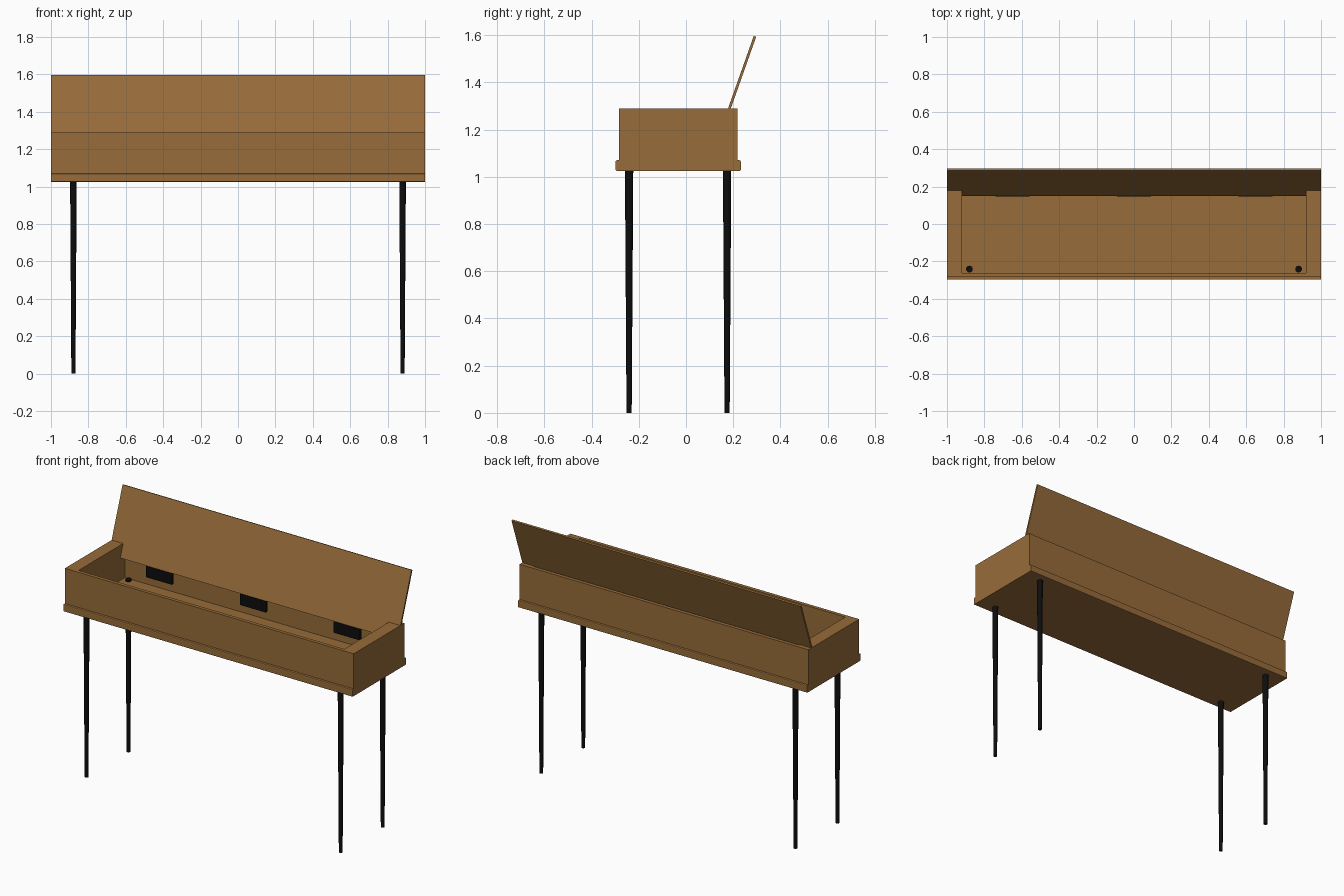
import bpy, bmesh, math
from mathutils import Matrix, Vector

default = bpy.data.objects.get("Cube")
if default:
    bpy.data.objects.remove(default, do_unlink=True)


def material(name, rgb):
    m = bpy.data.materials.new(name)
    m.use_nodes = True
    m.diffuse_color = (*rgb, 1)
    m.node_tree.nodes["Principled BSDF"].inputs["Base Color"].default_value = (*rgb, 1)
    return m


wood = material("brown wood", (0.31, 0.15, 0.042))
black = material("black metal", (0.004, 0.004, 0.004))


def finish(name, bm, mat):
    mesh = bpy.data.meshes.new(name)
    bm.to_mesh(mesh)
    bm.free()
    mesh.materials.append(mat)
    ob = bpy.data.objects.new(name, mesh)
    bpy.context.collection.objects.link(ob)
    return ob


def box(name, x, y, z, mat):
    """Box from (low, high) ranges on each axis."""
    bm = bmesh.new()
    bmesh.ops.create_cube(bm, size=1)
    lo, hi = Vector((x[0], y[0], z[0])), Vector((x[1], y[1], z[1]))
    bmesh.ops.scale(bm, vec=hi - lo, verts=bm.verts)
    bmesh.ops.translate(bm, vec=(lo + hi) / 2, verts=bm.verts)
    return finish(name, bm, mat)


BOTTOM, FLOOR, RIM = 1.025, 1.07, 1.29

# Base board with softened long edges
base = box("base_board", (-1, 1), (-0.298, 0.232), (BOTTOM, FLOOR), wood)
bm = bmesh.new()
bm.from_mesh(base.data)
long_edges = [e for e in bm.edges if abs(e.verts[0].co.x - e.verts[1].co.x) > 1]
bmesh.ops.bevel(bm, geom=long_edges, offset=0.005, segments=2, profile=0.5, affect='EDGES')
bm.to_mesh(base.data)
bm.free()

# Open box: solid rim extruded down around the cavity
bm = bmesh.new()
outer = [(-1, -0.284), (1, -0.284), (1, 0.218), (-1, 0.218)]
inner = [(-0.92, -0.262), (0.92, -0.262), (0.92, 0.196), (-0.92, 0.196)]
ring_out = [bm.verts.new((x, y, FLOOR)) for x, y in outer]
ring_in = [bm.verts.new((x, y, FLOOR)) for x, y in inner]
rim = []
for i in range(4):
    j = (i + 1) % 4
    rim.append(bm.faces.new((ring_out[i], ring_out[j], ring_in[j], ring_in[i])))
top = bmesh.ops.extrude_face_region(bm, geom=rim, use_keep_orig=True)
bmesh.ops.translate(bm, vec=(0, 0, RIM - FLOOR),
                    verts=[v for v in top["geom"] if isinstance(v, bmesh.types.BMVert)])
bmesh.ops.recalc_face_normals(bm, faces=bm.faces)
finish("case_walls", bm, wood)

# Open lid leaning back, pivoting on its lower front edge
lid = box("lid", (-1, 1), (0, 0.011), (0, 0.41), wood)
lid.data.transform(Matrix.Translation((0, 0.15, 1.21)) @
                   Matrix.Rotation(math.radians(-19.5), 4, 'X'))

# Hinge plates under the lid
for side, x in (("right", -0.65), ("middle", 0), ("left", 0.65)):
    box("hinge_" + side, (x - 0.09, x + 0.09), (0.146, 0.164), (1.14, 1.21), black)

# Tapered legs, their tops just showing above the cavity floor
LEG_TOP = 1.08
for side, x in (("right", -0.88), ("left", 0.88)):
    for end, y in (("front", -0.241), ("back", 0.174)):
        bm = bmesh.new()
        bmesh.ops.create_cone(bm, cap_ends=True, segments=16, radius1=0.011,
                              radius2=0.018, depth=LEG_TOP)
        bmesh.ops.translate(bm, vec=(x, y, LEG_TOP / 2), verts=bm.verts)
        leg = finish(f"leg_{end}_{side}", bm, black)
        for p in leg.data.polygons:
            p.use_smooth = len(p.vertices) == 4
